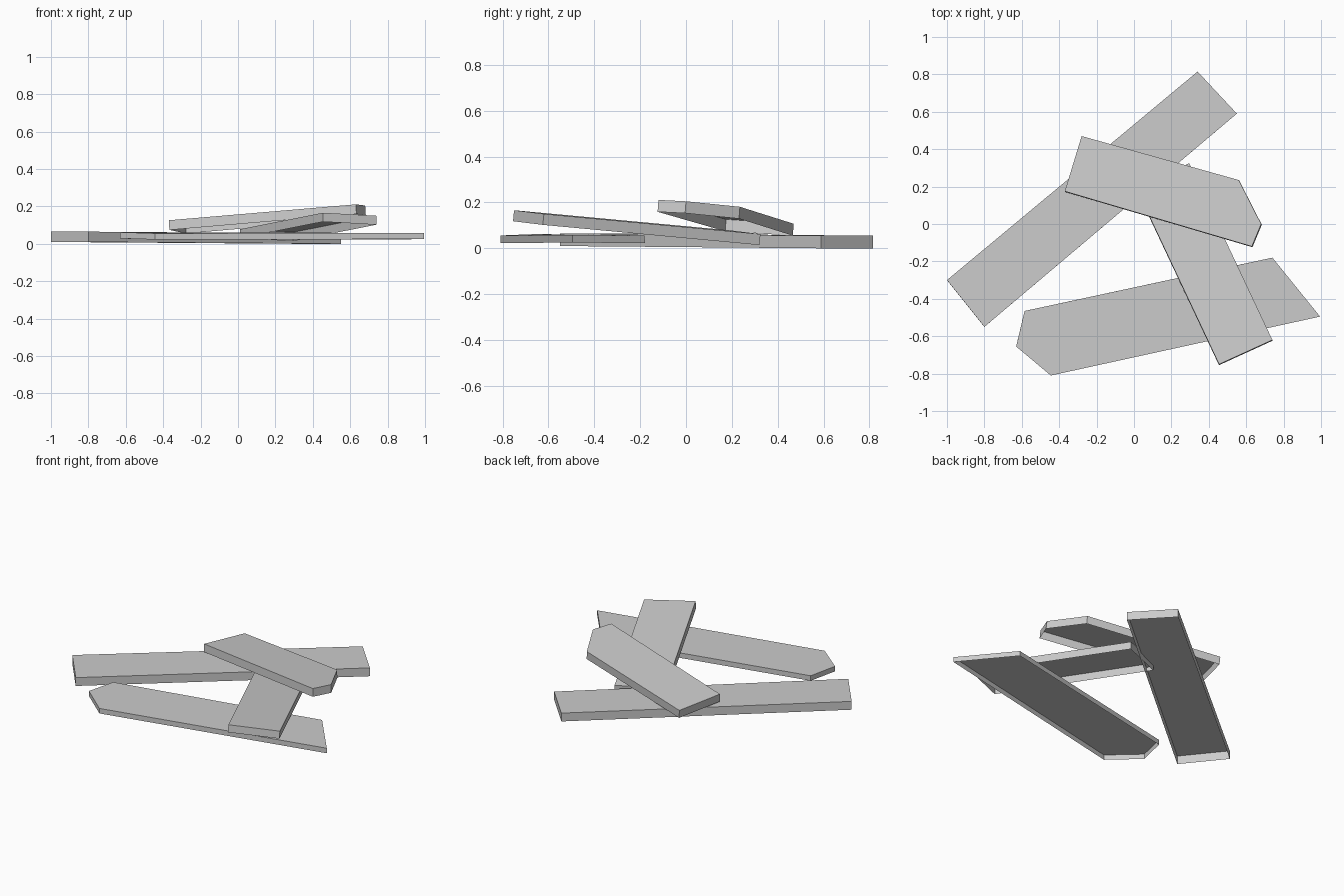
import bpy
import bmesh
from mathutils import Vector

cube = bpy.data.objects.get("Cube")
if cube:
    bpy.data.objects.remove(cube)

# Single weathered grey
grey = bpy.data.materials.new("plank_grey")
grey.use_nodes = True
colour = (0.6, 0.6, 0.6, 1)
grey.diffuse_color = colour
grey.node_tree.nodes["Principled BSDF"].inputs["Base Color"].default_value = colour


def plank(name, outline, thickness):
    """Board with an open underside: a top face and walls dropped along its normal.

    The outline runs anticlockwise as seen from above."""
    bm = bmesh.new()
    top = [bm.verts.new(p) for p in outline]
    face = bm.faces.new(top)
    face.normal_update()
    drop = face.normal * -thickness
    low = [bm.verts.new(v.co + drop) for v in top]
    for i in range(len(top)):
        j = (i + 1) % len(top)
        bm.faces.new((top[j], top[i], low[i], low[j]))
    # Keep the lowest corner on or above the ground
    lowest = min(v.co.z for v in low)
    if lowest < 0:
        bmesh.ops.translate(bm, verts=bm.verts[:], vec=Vector((0, 0, -lowest)))
    mesh = bpy.data.meshes.new(name)
    bm.to_mesh(mesh)
    bm.free()
    mesh.materials.append(grey)
    obj = bpy.data.objects.new(name, mesh)
    bpy.context.collection.objects.link(obj)
    return obj


# Long square-ended board lying on the ground
plank("long_ground_plank", [
    (-1.0, -0.3, 0.065), (-0.8, -0.55, 0.065),
    (0.55, 0.59, 0.055), (0.34, 0.815, 0.055)], 0.055)

# Thin board with a broken point at its left end
plank("thin_front_plank", [
    (-0.585, -0.465, 0.06), (-0.63, -0.655, 0.062), (-0.445, -0.81, 0.056),
    (0.995, -0.495, 0.058), (0.74, -0.18, 0.056)], 0.033)

# Short board leaning on the front one
plank("leaning_plank", [
    (0.01, 0.195, 0.078), (0.455, -0.75, 0.166),
    (0.74, -0.62, 0.15), (0.295, 0.325, 0.062)], 0.048)

# Broken board on top of the pile
plank("top_plank", [
    (-0.28, 0.47, 0.107), (-0.37, 0.175, 0.126), (0.63, -0.12, 0.211),
    (0.68, 0.0, 0.205), (0.56, 0.235, 0.181)], 0.052)
